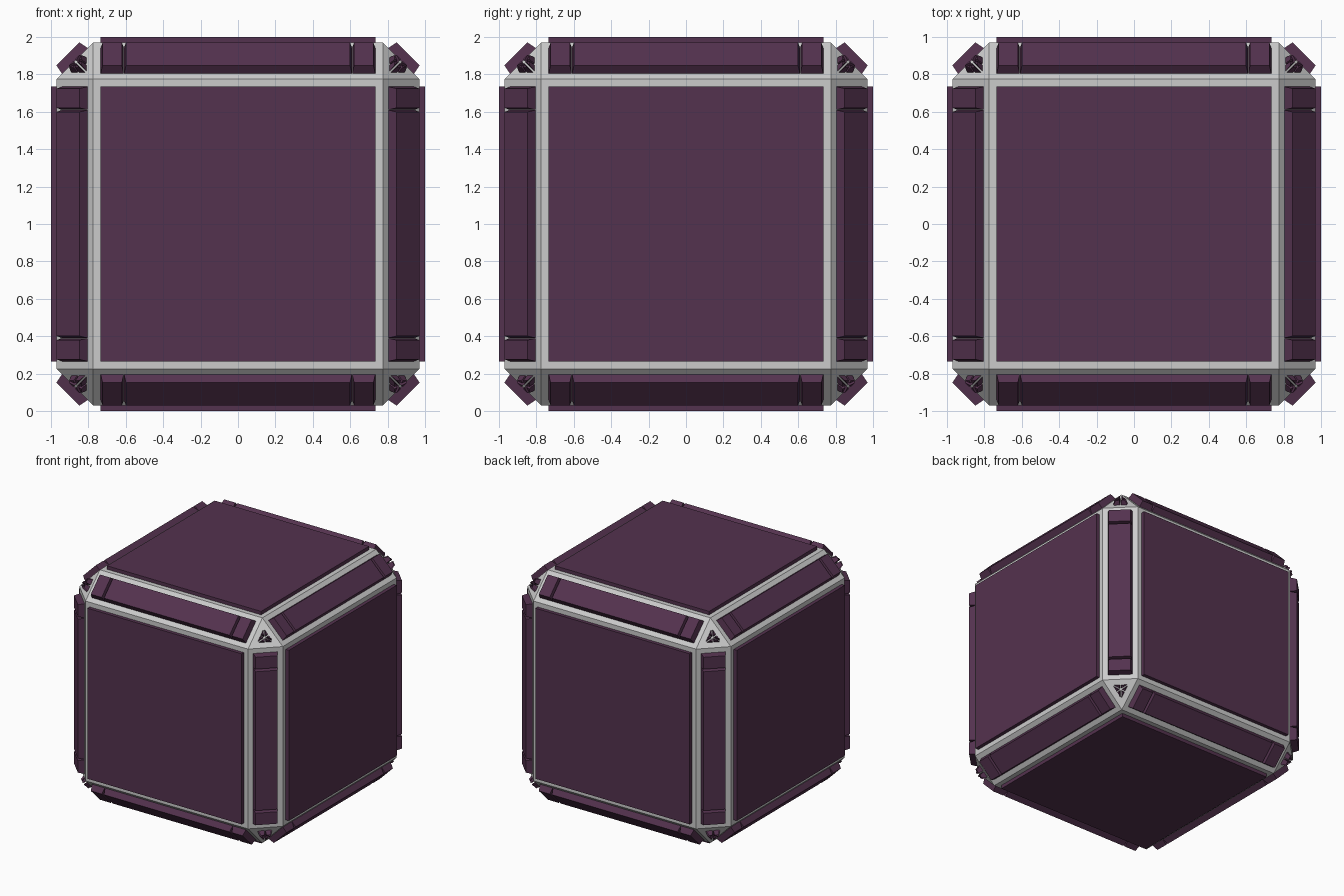
import bpy, bmesh
from itertools import product
from mathutils import Vector

if "Cube" in bpy.data.objects:
    bpy.data.objects.remove(bpy.data.objects["Cube"])

A, B = 0.775, 0.97        # frame corner coordinates
RIM = 0.04                # width of the grey border around every facet
CENTRE = Vector((0, 0, 1))

purple = bpy.data.materials.new("dark_purple")
purple.diffuse_color = (0.088, 0.032, 0.077, 1)
purple.use_nodes = True
purple.node_tree.nodes["Principled BSDF"].inputs["Base Color"].default_value = purple.diffuse_color


def vec(i, *vals):
    """Vector whose axes i, i+1, i+2 (cyclic) take the given values."""
    v = Vector((0, 0, 0))
    for k, val in enumerate(vals):
        v[(i + k) % 3] = val
    return v


def finish(bm, name, mat=None):
    bmesh.ops.recalc_face_normals(bm, faces=bm.faces)
    me = bpy.data.meshes.new(name)
    bm.to_mesh(me)
    bm.free()
    ob = bpy.data.objects.new(name, me)
    ob.location = CENTRE
    bpy.context.collection.objects.link(ob)
    if mat:
        me.materials.append(mat)
    return ob


def inset(pts, d):
    """Move every side of a convex flat polygon inward by d."""
    out, n = [], len(pts)
    for k in range(n):
        e1 = (pts[k - 1] - pts[k]).normalized()
        e2 = (pts[(k + 1) % n] - pts[k]).normalized()
        s = e1.cross(e2).length
        out.append(pts[k] + (e1 + e2) * (d / s))
    return out


def block(bm, pts, normal, height, taper):
    """Raised tapered block standing on a flat polygon."""
    n = normal.normalized()
    low = [bm.verts.new(p - n * 0.005) for p in pts]
    top = [bm.verts.new(p + n * height) for p in inset(pts, taper)]
    bm.faces.new(top)
    bm.faces.new(low[::-1])
    for k in range(len(pts)):
        j = (k + 1) % len(pts)
        bm.faces.new((low[k], low[j], top[j], top[k]))


# Grey frame: cube with flattened edges and corners
bm = bmesh.new()
for i in range(3):
    for a, b, c in product((-1, 1), repeat=3):
        bm.verts.new(vec(i, a * B, b * A, c * A))
bmesh.ops.convex_hull(bm, input=bm.verts)
bmesh.ops.dissolve_limit(bm, angle_limit=0.02, verts=bm.verts, edges=bm.edges)
finish(bm, "frame")

# Six large face panels
bm = bmesh.new()
h = A - RIM
for i, s in product(range(3), (-1, 1)):
    pts = [vec(i, s * B, u * h, v * h) for u, v in ((-1, -1), (1, -1), (1, 1), (-1, 1))]
    block(bm, pts, vec(i, s), 1 - B, 0)
finish(bm, "face_panels", purple)

# Twelve edge panels, each a long block with a short block at both ends
bm = bmesh.new()
mid = (A + B) / 2
half = ((B - A) * 2 ** 0.5 / 2 - RIM) / 2 ** 0.5
for i, s, t in product(range(3), (-1, 1), (-1, 1)):
    for x0, x1 in ((-h, -0.61), (-0.61, 0.61), (0.61, h)):
        pts = [vec(i, x, s * (mid + w * half), t * (mid - w * half))
               for x, w in ((x0, -1), (x1, -1), (x1, 1), (x0, 1))]
        block(bm, pts, vec(i, 0, s, t), 0.052, 0.011)
finish(bm, "edge_panels", purple)

# Corner wedges: six per corner, the gaps show the grey frame as a star
bm = bmesh.new()
for signs in product((-1, 1), repeat=3):
    def flip(v):
        return Vector(v[k] * signs[k] for k in range(3))
    tri = inset([vec(i, B, A, A) for i in range(3)], RIM)
    c = sum(tri, Vector()) / 3
    for k in range(3):
        m = (tri[k] + tri[(k + 1) % 3]) / 2
        for corner in (tri[k], tri[(k + 1) % 3]):
            pts = inset([c, m, corner], 0.004)
            block(bm, [flip(p) for p in pts], Vector(signs), 0.04, 0.004)
finish(bm, "corner_wedges", purple)
